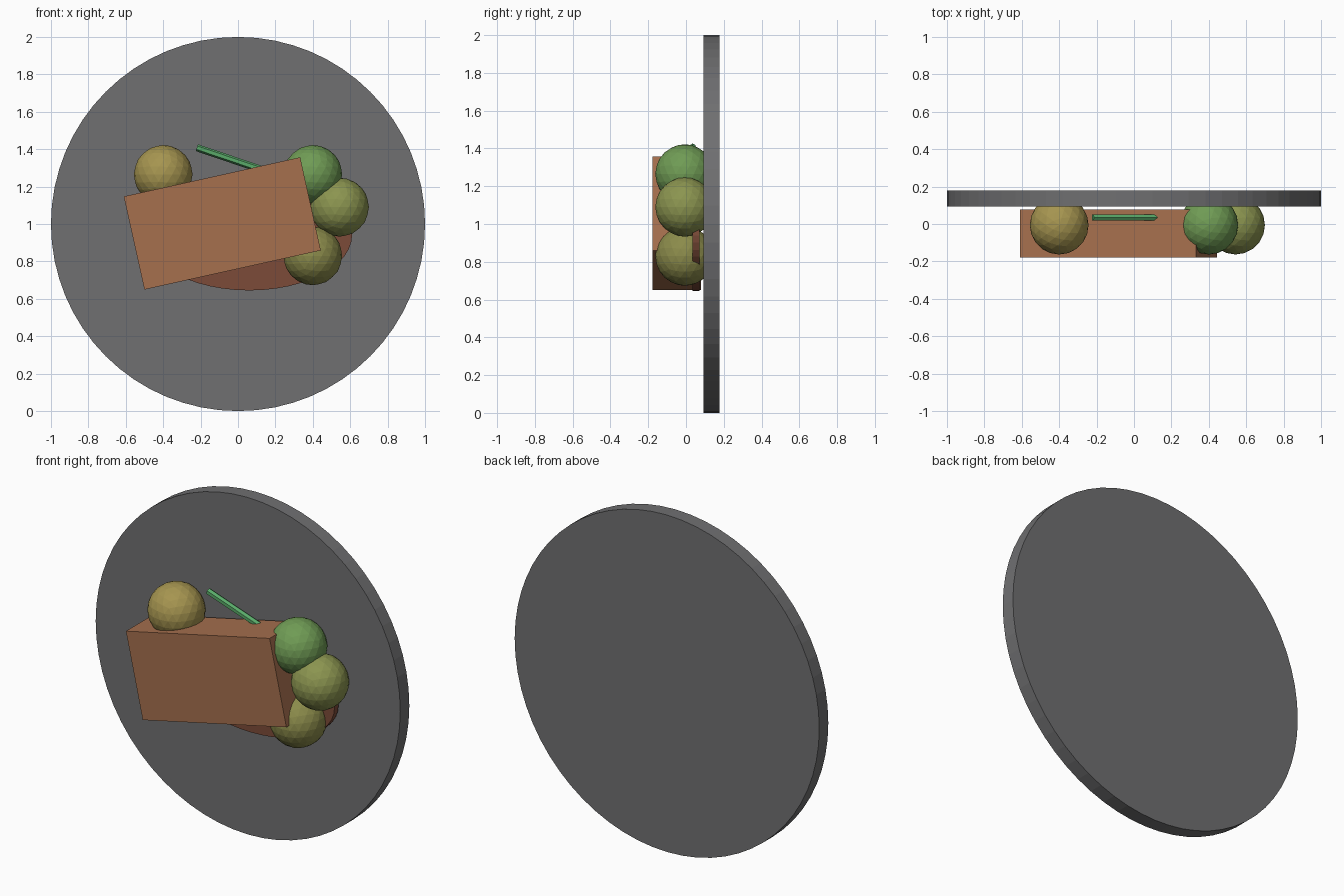
import bpy, bmesh
from math import radians, pi, sin, cos
from mathutils import Matrix

if "Cube" in bpy.data.objects:
    bpy.data.objects.remove(bpy.data.objects["Cube"])


def material(name, rgb):
    m = bpy.data.materials.new(name)
    m.diffuse_color = (*rgb, 1)
    m.use_nodes = True
    m.node_tree.nodes["Principled BSDF"].inputs["Base Color"].default_value = m.diffuse_color
    return m


def finish(bm, name, mat):
    me = bpy.data.meshes.new(name)
    bm.to_mesh(me)
    bm.free()
    ob = bpy.data.objects.new(name, me)
    bpy.context.collection.objects.link(ob)
    me.materials.append(mat)
    return ob


def cylinder(name, sides, radius, depth, matrix, mat):
    bm = bmesh.new()
    bmesh.ops.create_cone(bm, cap_ends=True, segments=sides, radius1=radius,
                          radius2=radius, depth=depth, matrix=matrix)
    return finish(bm, name, mat)


T = Matrix.Translation
FACE_FRONT = Matrix.Rotation(pi / 2, 4, 'X')

# upright round plate
cylinder("plate", 64, 1.0, 0.085, T((0, 0.136, 1)) @ FACE_FRONT,
         material("plate_grey", (0.16, 0.16, 0.165)))

# flat oval slice behind the block
cylinder("oval_slice", 48, 1.0, 1.0,
         T((0.06, 0.053, 0.94)) @ Matrix.Diagonal((0.55, 0.037, 0.295, 1)) @ FACE_FRONT,
         material("dark_brown", (0.2, 0.07, 0.04)))

# tilted block
bm = bmesh.new()
bmesh.ops.create_cube(bm, size=1, matrix=T((-0.084, -0.05, 1.003))
                      @ Matrix.Rotation(radians(-12.5), 4, 'Y')
                      @ Matrix.Diagonal((0.966, 0.257, 0.51, 1)))
finish(bm, "block", material("brown", (0.38, 0.16, 0.076)))

# faceted balls around the block
balls = [("ball_left", -0.40, 1.265, (0.38, 0.30, 0.08)),
         ("ball_top_right", 0.40, 1.265, (0.16, 0.33, 0.09)),
         ("ball_right", 0.543, 1.09, (0.26, 0.30, 0.08)),
         ("ball_bottom_right", 0.40, 0.83, (0.26, 0.26, 0.07))]
for name, x, z, rgb in balls:
    bm = bmesh.new()
    bmesh.ops.create_icosphere(bm, subdivisions=3, radius=0.157,
                               matrix=T((x, -0.006, z)))
    finish(bm, name, material(name + "_colour", rgb))

# thin stalk slanting down behind the block
tilt, length = radians(18.7), 0.6
centre = (-0.22 + cos(tilt) * length / 2, 0.035, 1.408 - sin(tilt) * length / 2)
cylinder("stalk", 6, 0.019, length,
         T(centre) @ Matrix.Rotation(pi / 2 + tilt, 4, 'Y') @ Matrix.Rotation(radians(30), 4, 'Z'),
         material("leaf_green", (0.1, 0.4, 0.14)))
